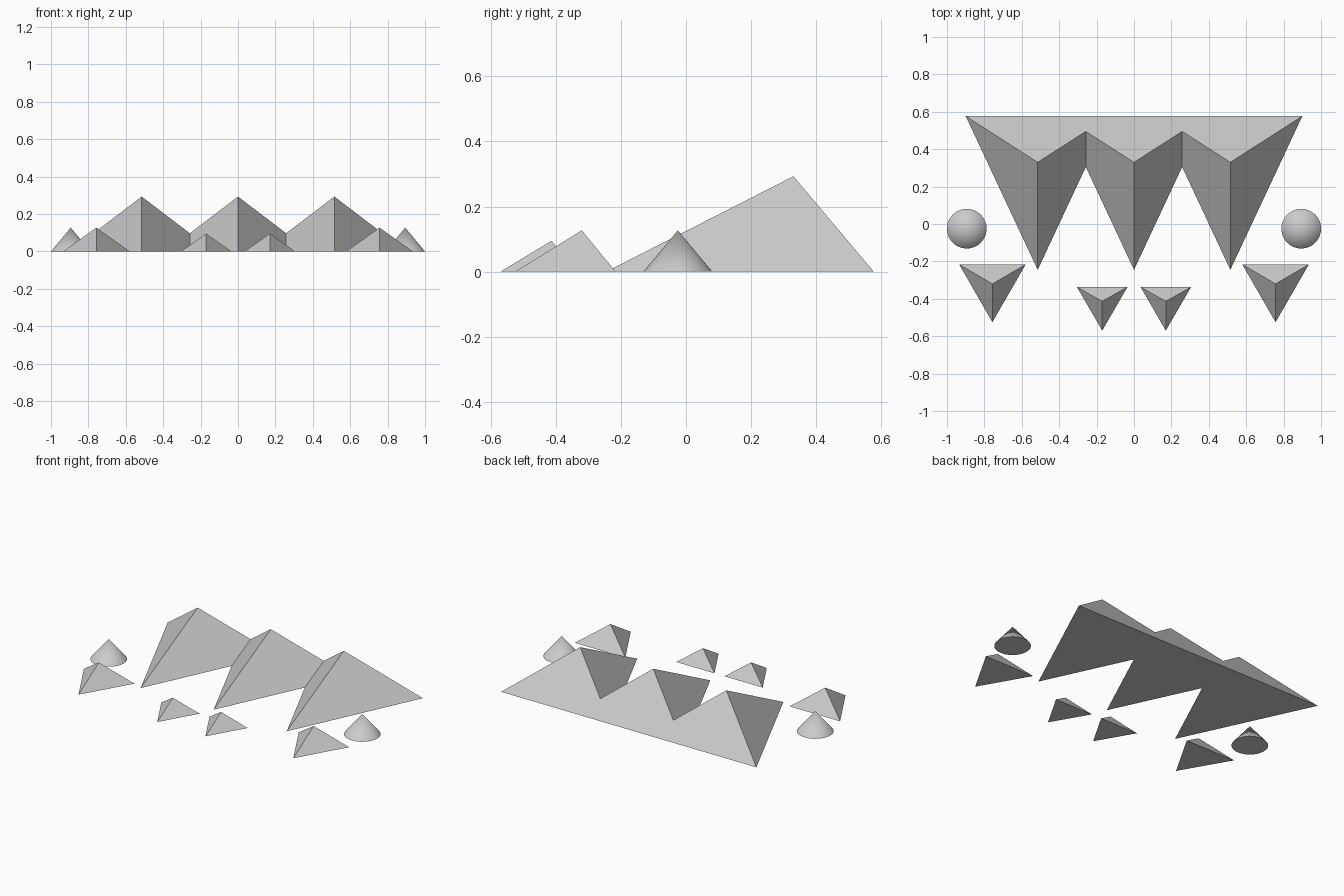
import bpy
import bmesh
from mathutils import Vector

cube = bpy.data.objects.get("Cube")
if cube:
    bpy.data.objects.remove(cube, do_unlink=True)

GREY = (0.6, 0.6, 0.6, 1)
grey = bpy.data.materials.new("light_grey")
grey.use_nodes = True
grey.diffuse_color = GREY
grey.node_tree.nodes["Principled BSDF"].inputs["Base Color"].default_value = GREY


def add_object(name, bm):
    bmesh.ops.recalc_face_normals(bm, faces=bm.faces)
    mesh = bpy.data.meshes.new(name)
    bm.to_mesh(mesh)
    bm.free()
    mesh.materials.append(grey)
    obj = bpy.data.objects.new(name, mesh)
    bpy.context.collection.objects.link(obj)
    return obj


def add_peak(bm, x, half_width, front, back, apex_y, height):
    """Three-sided pyramid pointing to the front."""
    tip, right, left, apex = [bm.verts.new(p) for p in (
        (x, front, 0), (x - half_width, back, 0),
        (x + half_width, back, 0), (x, apex_y, height))]
    for tri in ((tip, left, right), (tip, apex, left),
                (tip, right, apex), (left, apex, right)):
        bm.faces.new(tri)


def trim(bm, x, side):
    """Cut away everything past x on the given side."""
    bmesh.ops.bisect_plane(bm, geom=bm.verts[:] + bm.edges[:] + bm.faces[:],
                           plane_co=Vector((x, 0, 0)),
                           plane_no=Vector((side, 0, 0)), clear_outer=True)


# Mountain range: three peaks trimmed where they meet, then welded
SPACING = 0.515
ridge = bmesh.new()
for i in (-1, 0, 1):
    part = bmesh.new()
    add_peak(part, i * SPACING, 0.385, -0.245, 0.577, 0.33, 0.293)
    if i < 1:
        trim(part, (i + 0.5) * SPACING, 1)
    if i > -1:
        trim(part, (i - 0.5) * SPACING, -1)
    temp = bpy.data.meshes.new("part")
    part.to_mesh(temp)
    part.free()
    ridge.from_mesh(temp)
    bpy.data.meshes.remove(temp)
bmesh.ops.remove_doubles(ridge, verts=ridge.verts, dist=0.001)
add_object("mountain_range", ridge)

for side, label in ((1, "left"), (-1, "right")):
    # Foothills
    bm = bmesh.new()
    add_peak(bm, side * 0.757, 0.178, -0.525, -0.216, -0.32, 0.127)
    add_object(label + "_outer_hill", bm)
    bm = bmesh.new()
    add_peak(bm, side * 0.17, 0.135, -0.57, -0.337, -0.413, 0.095)
    add_object(label + "_inner_hill", bm)

    # Round cone
    bpy.ops.mesh.primitive_cone_add(vertices=48, radius1=0.106, radius2=0, depth=0.127,
                                    location=(side * 0.894, -0.025, 0.0635))
    cone = bpy.context.object
    cone.name = label + "_cone"
    cone.data.materials.append(grey)
    bpy.ops.object.shade_smooth_by_angle()
